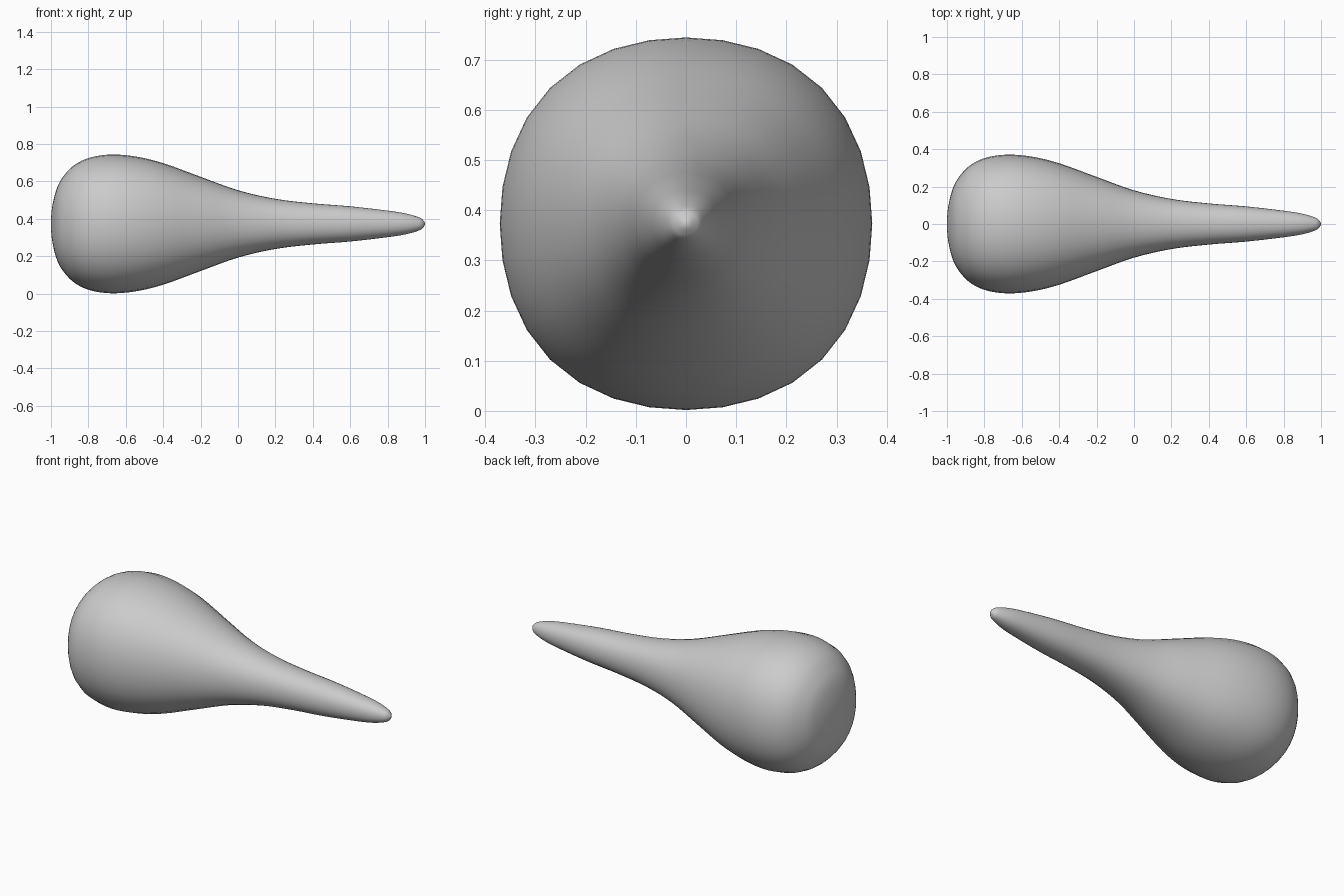
import bpy, bmesh, math
from mathutils import Vector

if "Cube" in bpy.data.objects:
    bpy.data.objects.remove(bpy.data.objects["Cube"])

SIDES, STEPS, AXIS_Z = 32, 4, 0.373

# Half profile along x: (position, radius), blunt end to thin tip
profile = [(-1, 0), (-0.992, 0.1), (-0.965, 0.2), (-0.925, 0.265), (-0.87, 0.318),
           (-0.79, 0.355), (-0.68, 0.371), (-0.55, 0.361), (-0.4, 0.325),
           (-0.2, 0.252), (0, 0.18), (0.2, 0.134), (0.4, 0.11), (0.6, 0.094),
           (0.8, 0.071), (0.9, 0.055), (0.97, 0.034), (0.992, 0.017), (1, 0)]


def smooth_profile(pts):
    """Catmull-Rom curve; ends are mirrored so both poles are round."""
    p = [Vector(q) for q in pts]
    p = [Vector((p[1].x, -p[1].y))] + p + [Vector((p[-2].x, -p[-2].y))]
    out = []
    for a, b, c, d in zip(p, p[1:], p[2:], p[3:]):
        for i in range(STEPS):
            t = i / STEPS
            out.append(0.5 * (2 * b + (c - a) * t + (2 * a - 5 * b + 4 * c - d) * t ** 2
                              + (3 * b - a - 3 * c + d) * t ** 3))
    return out[1:]


# Rings around the x axis, very slightly squared in section
bm = bmesh.new()
rings = []
for x, r in smooth_profile(profile):
    ring = []
    for k in range(SIDES):
        a = math.tau * k / SIDES
        rad = r * (1 + 0.032 * math.sin(2 * a) ** 2)
        ring.append(bm.verts.new((x, rad * math.cos(a), AXIS_Z + rad * math.sin(a))))
    rings.append(ring)
for lo, hi in zip(rings, rings[1:]):
    for k in range(SIDES):
        n = (k + 1) % SIDES
        bm.faces.new((lo[k], lo[n], hi[n], hi[k]))

# Close both ends with a pole
for x, ring in ((-1, rings[0]), (1, rings[-1])):
    pole = bm.verts.new((x, 0, AXIS_Z))
    for k in range(SIDES):
        bm.faces.new((pole, ring[k], ring[(k + 1) % SIDES]))
bmesh.ops.recalc_face_normals(bm, faces=bm.faces)
for f in bm.faces:
    f.smooth = True

mesh = bpy.data.meshes.new("teardrop_body")
bm.to_mesh(mesh)
bm.free()
body = bpy.data.objects.new("teardrop_body", mesh)
bpy.context.collection.objects.link(body)

# Plain light grey
grey = bpy.data.materials.new("light_grey")
grey.diffuse_color = (0.6, 0.6, 0.6, 1)
grey.use_nodes = True
grey.node_tree.nodes["Principled BSDF"].inputs["Base Color"].default_value = grey.diffuse_color
mesh.materials.append(grey)
